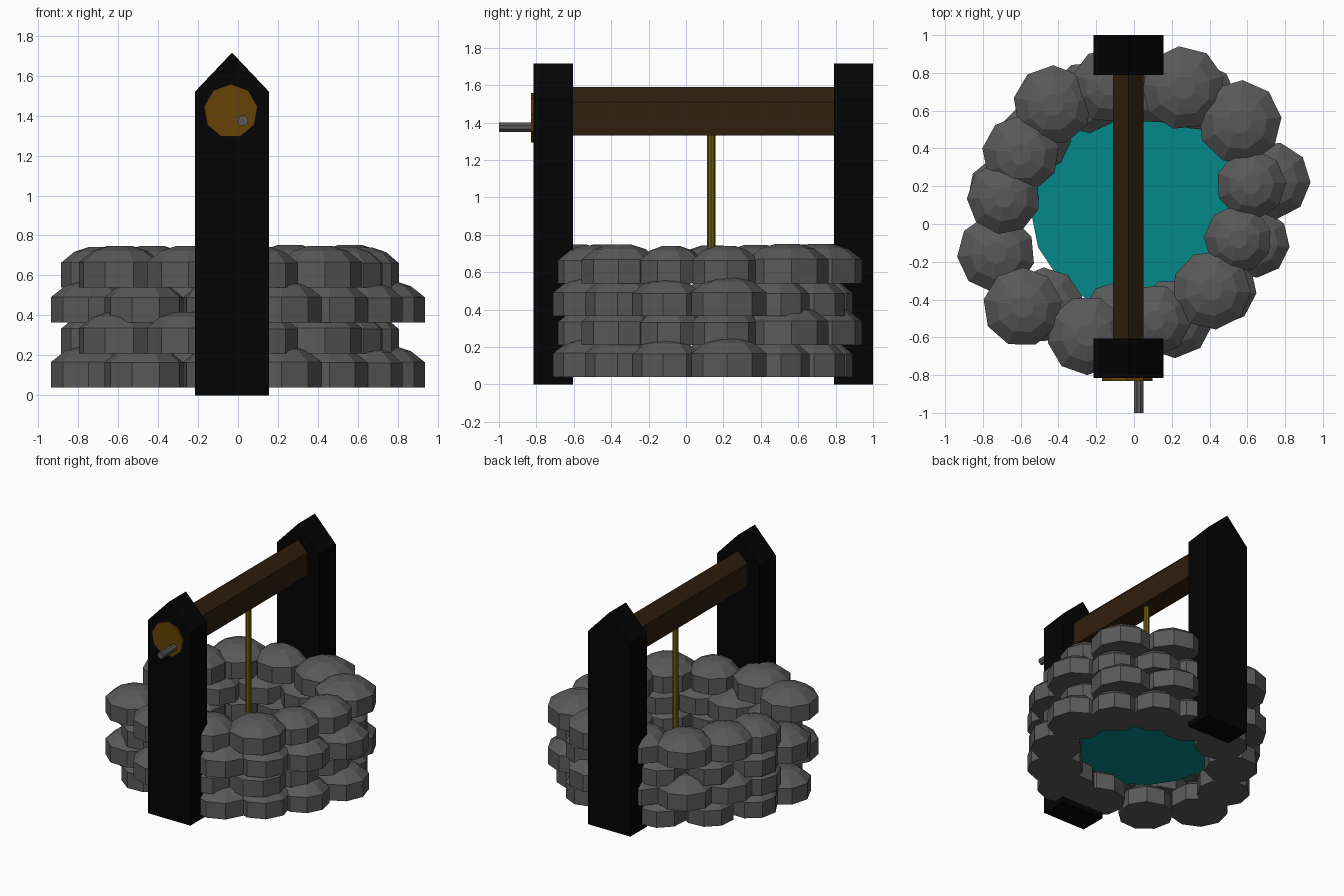
import bpy, bmesh, math, random
from mathutils import Vector, Matrix

if "Cube" in bpy.data.objects:
    bpy.data.objects.remove(bpy.data.objects["Cube"])
random.seed(4)


def material(name, rgb):
    m = bpy.data.materials.new(name)
    m.diffuse_color = (*rgb, 1)
    m.use_nodes = True
    m.node_tree.nodes["Principled BSDF"].inputs["Base Color"].default_value = m.diffuse_color
    return m


STONE = material("stone", (0.1, 0.1, 0.1))
BLACK = material("dark_wood", (0.001, 0.001, 0.001))
BROWN = material("brown_wood", (0.028, 0.014, 0.004))
TAN = material("cut_wood", (0.13, 0.055, 0.002))
ROPE = material("rope", (0.16, 0.105, 0.004))
WATER = material("water", (0.001, 0.25, 0.25))


def finish(bm, name, mat):
    bmesh.ops.recalc_face_normals(bm, faces=bm.faces)
    me = bpy.data.meshes.new(name)
    bm.to_mesh(me)
    bm.free()
    ob = bpy.data.objects.new(name, me)
    bpy.context.collection.objects.link(ob)
    me.materials.append(mat)
    return ob


def extrude_y(name, profile, y0, y1, mat):
    """Prism from an (x, z) profile running from y0 to y1."""
    bm = bmesh.new()
    f = bm.faces.new([bm.verts.new((x, y0, z)) for x, z in profile])
    g = bmesh.ops.extrude_face_region(bm, geom=[f])
    vs = [v for v in g["geom"] if isinstance(v, bmesh.types.BMVert)]
    bmesh.ops.translate(bm, verts=vs, vec=(0, y1 - y0, 0))
    return finish(bm, name, mat)


def ngon(cx, cz, r, n, start=math.pi / 2):
    return [(cx + r * math.cos(start + i * math.tau / n),
             cz + r * math.sin(start + i * math.tau / n)) for i in range(n)]


def add_stone(bm, x, y, z, r, turn, n=9):
    """Nine-sided cobble: straight wall, domed top, flat base."""
    rings = []
    for k, h in ((1, 0), (1, 0.125), (0.66, 0.18), (0.28, 0.205)):
        h *= 0.7 + 0.3 * r / 0.2
        rings.append([bm.verts.new((px, py, z + h))
                      for px, py in ngon(x, y, r * k, n, turn)])
    for a, b in zip(rings, rings[1:]):
        for i in range(n):
            j = (i + 1) % n
            bm.faces.new((a[i], a[j], b[j], b[i]))
    bm.faces.new(rings[-1])
    bm.faces.new(rings[0][::-1])


# Stone courses: two ring layouts that alternate (x, y, radius)
upper = [(-0.43, 0.63, .21), (-0.13, 0.735, .2), (0.26, 0.72, .222),
         (0.56, 0.54, .222), (0.62, 0.21, .185), (0.55, -0.08, .18),
         (0.41, -0.35, .21), (0.11, -0.51, .19), (-0.25, -0.59, .21),
         (-0.59, -0.44, .21), (-0.69, 0.14, .195), (-0.6, 0.37, .205)]
lower = [(0.1, 0.72, .19), (0.36, 0.67, .18), (0.58, 0.48, .18),
         (0.73, 0.23, .205), (0.64, -0.1, .185), (0.45, -0.34, .2),
         (0.21, -0.5, .21), (-0.08, -0.5, .2), (-0.47, -0.43, .2),
         (-0.73, -0.155, .207), (-0.69, 0.17, .19), (-0.52, 0.46, .19),
         (-0.25, 0.67, .19)]
turns = {s: random.uniform(0, 0.7) for s in upper + lower}
for i, (z, ring) in enumerate(((0.04, lower), (0.21, upper),
                               (0.365, lower), (0.54, upper))):
    bm = bmesh.new()
    for s in ring:
        add_stone(bm, s[0], s[1], z, s[2], turns[s])
    finish(bm, f"stone_course_{i + 1}", STONE)

# Pointed posts
post = [(-0.215, 0), (0.155, 0), (0.155, 1.52), (-0.03, 1.715), (-0.215, 1.52)]
extrude_y("front_post", post, -0.815, -0.605, BLACK)
extrude_y("back_post", post, 0.79, 1.0, BLACK)

# Ridged cross beam, its end disc and the crank pin
beam = [(-0.11, 1.33), (0.05, 1.33), (0.05, 1.51), (-0.03, 1.59), (-0.11, 1.51)]
extrude_y("cross_beam", beam, -0.61, 0.795, BROWN)
extrude_y("beam_end", ngon(-0.036, 1.422, 0.136, 9), -0.83, -0.81, TAN)
extrude_y("crank_pin", ngon(0.025, 1.375, 0.027, 8, math.pi / 8), -1.0, -0.82, STONE)

# Rope
bm = bmesh.new()
bmesh.ops.create_cone(bm, cap_ends=True, segments=8, radius1=0.022, radius2=0.022,
                      depth=1.135, matrix=Matrix.Translation((-0.003, 0.135, 0.773)))
finish(bm, "rope", ROPE)

# Water surface
bm = bmesh.new()
bmesh.ops.create_circle(bm, cap_ends=True, segments=16, radius=0.56,
                        matrix=Matrix.Translation((0.01, 0.09, 0.205)))
finish(bm, "water", WATER)
